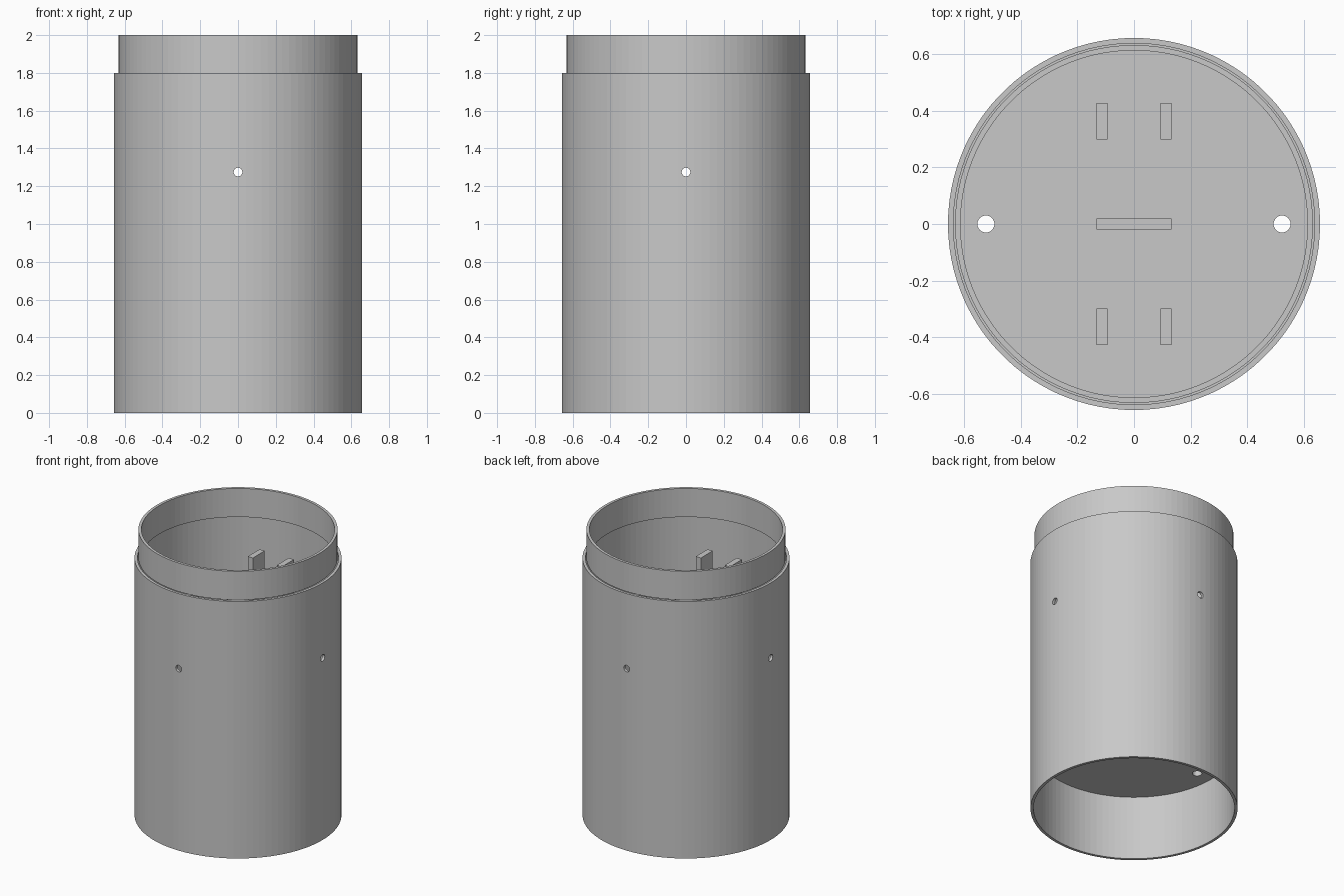
import bpy
import bmesh
from math import cos, sin, pi
from mathutils import Matrix

if "Cube" in bpy.data.objects:
    bpy.data.objects.remove(bpy.data.objects["Cube"], do_unlink=True)

SEGMENTS = 100
WALL = 0.019
BODY_RADIUS = 0.657
BODY_TOP = 1.8
FLOOR_BOTTOM, FLOOR_TOP = 0.45, 0.49

grey = bpy.data.materials.new("plain grey")
grey.use_nodes = True
grey.diffuse_color = (0.58, 0.58, 0.58, 1)
shader = next(n for n in grey.node_tree.nodes if n.type == "BSDF_PRINCIPLED")
shader.inputs["Base Color"].default_value = grey.diffuse_color


def add_object(name, bm):
    bmesh.ops.recalc_face_normals(bm, faces=bm.faces)
    mesh = bpy.data.meshes.new(name)
    bm.to_mesh(mesh)
    bm.free()
    mesh.materials.append(grey)
    obj = bpy.data.objects.new(name, mesh)
    bpy.context.collection.objects.link(obj)
    return obj


def tube(name, outer, inner, bottom, top):
    """Open pipe: a rectangular section turned around the z axis."""
    bm = bmesh.new()
    section = [(outer, bottom), (outer, top), (inner, top), (inner, bottom)]
    rings = []
    for i in range(SEGMENTS):
        a = 2 * pi * i / SEGMENTS
        rings.append([bm.verts.new((r * cos(a), r * sin(a), z)) for r, z in section])
    for i, ring in enumerate(rings):
        after = rings[(i + 1) % SEGMENTS]
        for j in range(4):
            k = (j + 1) % 4
            bm.faces.new((ring[j], after[j], after[k], ring[k]))
    return add_object(name, bm)


def rod(name, radius, length, matrix, segments):
    bm = bmesh.new()
    bmesh.ops.create_cone(bm, cap_ends=True, segments=segments, radius1=radius,
                          radius2=radius, depth=length, matrix=matrix)
    return add_object(name, bm)


def box(name, size, centre):
    bm = bmesh.new()
    bmesh.ops.create_cube(bm, size=1, matrix=Matrix.Translation(centre) @ Matrix.Diagonal((*size, 1)))
    return add_object(name, bm)


def drill(target, cutters):
    """Cut the holes for good and remove the cutters."""
    for cutter in cutters:
        cutter.hide_render = True
        mod = target.modifiers.new("hole", "BOOLEAN")
        mod.operation = "DIFFERENCE"
        mod.solver = "EXACT"
        mod.object = cutter
        bpy.context.view_layer.objects.active = target
        bpy.ops.object.modifier_apply(modifier=mod.name)
        bpy.data.objects.remove(cutter, do_unlink=True)


# Outer body with four small holes, made by two crossing drills
body = tube("body_tube", BODY_RADIUS, BODY_RADIUS - WALL, 0, BODY_TOP)
height = Matrix.Translation((0, 0, 1.275))
drill(body, [rod("wall_drill", 0.023, 1.6, height @ Matrix.Rotation(pi / 2, 4, axis), 24)
             for axis in "XY"])

# Narrower collar standing above the body
tube("top_collar", 0.632, 0.632 - WALL, BODY_TOP, 2)

# Inner floor with two round holes
floor_middle = (FLOOR_BOTTOM + FLOOR_TOP) / 2
floor = rod("inner_floor", BODY_RADIUS - WALL / 2, FLOOR_TOP - FLOOR_BOTTOM,
            Matrix.Translation((0, 0, floor_middle)), SEGMENTS)
drill(floor, [rod("floor_drill", 0.03, 0.2, Matrix.Translation((x, 0, floor_middle)), 32)
              for x in (-0.523, 0.523)])

# Four tall posts and a low cross rib on the floor
post_top, rib_top = 1.66, 0.8
for side, x in (("right", -0.113), ("left", 0.113)):
    for end, y in (("front", -0.363), ("back", 0.363)):
        box(f"{end}_{side}_post", (0.04, 0.13, post_top - FLOOR_BOTTOM - 0.02),
            (x, y, (post_top + FLOOR_BOTTOM + 0.02) / 2))
box("centre_rib", (0.266, 0.04, rib_top - FLOOR_BOTTOM - 0.02),
    (0, 0, (rib_top + FLOOR_BOTTOM + 0.02) / 2))
